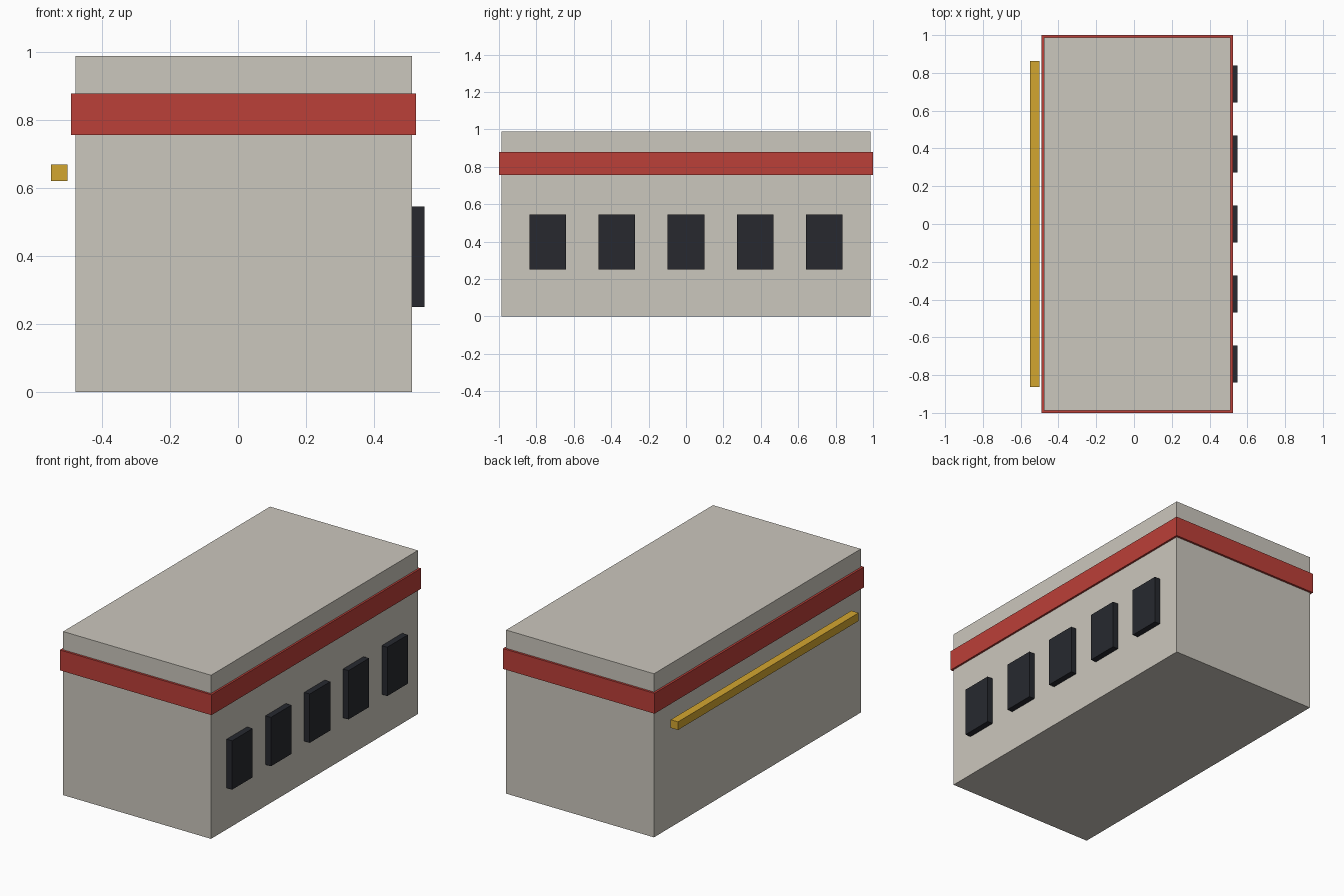
import bpy

if "Cube" in bpy.data.objects:
    bpy.data.objects.remove(bpy.data.objects["Cube"])


def material(name, rgb):
    m = bpy.data.materials.new(name)
    m.diffuse_color = (*rgb, 1)
    m.use_nodes = True
    m.node_tree.nodes["Principled BSDF"].inputs["Base Color"].default_value = m.diffuse_color
    return m


def box(name, x, y, z, mat):
    """Box from (min, max) ranges on each axis."""
    centre = [(a + b) / 2 for a, b in (x, y, z)]
    bpy.ops.mesh.primitive_cube_add(size=1, location=centre)
    ob = bpy.context.object
    ob.name = name
    ob.scale = [b - a for a, b in (x, y, z)]
    bpy.ops.object.transform_apply(location=False, rotation=False, scale=True)
    ob.data.materials.append(mat)
    return ob


stone = material("stone", (0.60, 0.57, 0.51))
red = material("red", (0.50, 0.05, 0.04))
dark = material("dark_glass", (0.02, 0.022, 0.028))
yellow = material("yellow", (0.65, 0.38, 0.03))

# Main building block
box("body", (-0.477, 0.511), (-0.987, 0.987), (0, 0.988), stone)

# Red band wrapping all four walls
box("band", (-0.49, 0.523), (-1, 1), (0.755, 0.878), red)

# Row of five windows on the right wall
for i in range(5):
    y = (i - 2) * 0.37
    box(f"window_{i + 1}", (0.499, 0.548), (y - 0.098, y + 0.098), (0.25, 0.545), dark)

# Rail standing just off the left wall
box("rail", (-0.55, -0.501), (-0.862, 0.862), (0.62, 0.669), yellow)
